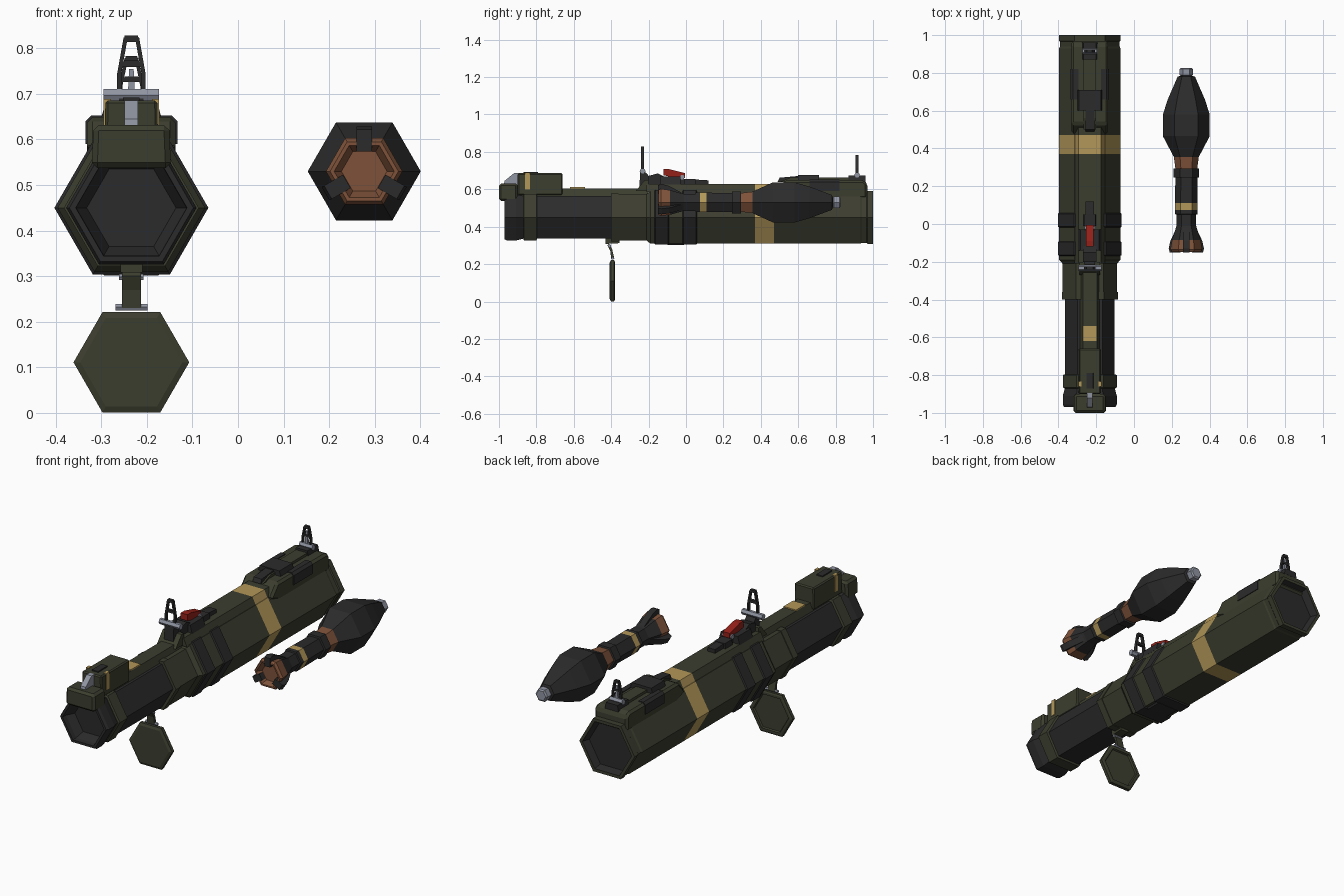
import bpy, bmesh
from math import cos, sin, pi, radians
from mathutils import Vector, Matrix

if "Cube" in bpy.data.objects:
    bpy.data.objects.remove(bpy.data.objects["Cube"])

def mat(name, r, g, b):
    m = bpy.data.materials.new(name)
    m.diffuse_color = (r, g, b, 1)
    m.use_nodes = True
    m.node_tree.nodes["Principled BSDF"].inputs["Base Color"].default_value = m.diffuse_color
    return m

OLIVE = mat("olive", .045, .048, .028)
DARK = mat("dark", .024, .024, .025)
TAN = mat("tan", .45, .31, .10)
BROWN = mat("brown", .21, .085, .042)
STEEL = mat("steel", .28, .30, .36)
RED = mat("red", .30, .015, .01)
CX, CZ = -0.234, 0.45      # tube axis
RX, RZ = 0.277, 0.53       # rocket axis

def finish(name, bm, mats, bevel=0):
    bmesh.ops.recalc_face_normals(bm, faces=bm.faces)
    me = bpy.data.meshes.new(name)
    bm.to_mesh(me)
    bm.free()
    for m in mats:
        me.materials.append(m)
    ob = bpy.data.objects.new(name, me)
    bpy.context.collection.objects.link(ob)
    if bevel:
        b = ob.modifiers.new("bevel", 'BEVEL')
        b.width, b.segments = bevel, 1
    return ob

def hex_body(name, x, z, rows):
    """Six-sided body along y; rows are (y, radius, material of the next segment)."""
    bm, mats, prev = bmesh.new(), [], None
    for i, (y, r, m) in enumerate(rows):
        ring = [bm.verts.new((x + r*cos(k*pi/3), y, z + r*sin(k*pi/3))) for k in range(6)]
        if m not in mats:
            mats.append(m)
        if prev:
            for k in range(6):
                f = bm.faces.new((prev[k], prev[(k+1) % 6], ring[(k+1) % 6], ring[k]))
                f.material_index = mats.index(rows[i-1][2])
        if i in (0, len(rows)-1):
            bm.faces.new(ring).material_index = mats.index(m)
        prev = ring
    return finish(name, bm, mats)

def extrude(name, pts, to3d, a, b, m, bevel=0):
    bm = bmesh.new()
    lo = [bm.verts.new(to3d(p, q, a)) for p, q in pts]
    hi = [bm.verts.new(to3d(p, q, b)) for p, q in pts]
    bm.faces.new(lo)
    bm.faces.new(hi)
    n = len(pts)
    for i in range(n):
        bm.faces.new((lo[i], lo[(i+1) % n], hi[(i+1) % n], hi[i]))
    return finish(name, bm, [m], bevel)

def rail(name, wb, wt, y0, y1, z0, z1, m, bevel=0):
    """Trapezoid section along the tube: half widths at bottom and top."""
    return extrude(name, [(-wb, z0), (wb, z0), (wt, z1), (-wt, z1)],
                   lambda p, q, y: (CX+p, y, q), y0, y1, m, bevel)

def side(name, pts, w, m, bevel=0):
    """Side (y, z) outline extruded to half width w."""
    return extrude(name, pts, lambda p, q, x: (CX+x, p, q), -w, w, m, bevel)

def pin(name, y, z, r, w, m):
    return side(name, [(y + r*cos(k*pi/3), z + r*sin(k*pi/3)) for k in range(6)], w, m)

# Rear inner tube with recessed, flared end
hex_body("inner_tube", CX, CZ, [
    (-.90, .098, DARK), (-.945, .12, DARK), (-.97, .122, DARK), (-.97, .136, DARK),
    (-.955, .143, DARK), (-.91, .143, DARK), (-.87, .132, DARK), (-.20, .132, DARK)])
hex_body("rear_band", CX, CZ, [(-.87, .135, OLIVE), (-.865, .143, OLIVE), (-.80, .143, OLIVE), (-.795, .13, OLIVE)])

# Outer tube with painted band and recessed muzzle
hex_body("outer_tube", CX, CZ, [
    (-.40, .13, OLIVE), (-.40, .148, OLIVE), (-.36, .148, OLIVE), (-.36, .144, OLIVE),
    (-.21, .144, OLIVE), (-.19, .162, OLIVE), (.37, .162, TAN), (.47, .162, OLIVE),
    (.93, .162, OLIVE), (.94, .158, OLIVE), (.965, .158, OLIVE), (.97, .163, OLIVE),
    (1.0, .163, OLIVE), (1.0, .145, DARK), (.96, .132, DARK), (.96, .12, DARK)])
for n, y in (("rear_strap", -.17), ("front_strap", -.02)):
    hex_body(n, CX, CZ, [(y, .16, DARK), (y+.006, .169, DARK), (y+.074, .169, DARK), (y+.08, .16, DARK)])
rail("belly_plate", .06, .075, -.10, -.01, .302, .32, DARK)

# Top rails
rail("rear_rail", .055, .037, -.93, -.20, .555, .605, OLIVE)
rail("rear_rail_mark", .038, .037, -.62, -.54, .57, .611, TAN)
rail("main_rail_rear", .081, .06, -.21, .37, .585, .628, OLIVE)
rail("main_rail_mark", .081, .06, .37, .47, .585, .628, TAN)
rail("main_rail_front", .081, .06, .47, .56, .585, .628, OLIVE)
side("rail_ramp", [(-.27, .59), (-.20, .59), (-.20, .65), (-.22, .65)], .055, OLIVE)

# Front hump with side pads, latch and centre strip
hump = side("front_hump", [(.47, .58), (.53, .649), (.95, .649), (.97, .63), (.97, .55), (.55, .55)], .097, OLIVE, .012)
for s, n in ((-1, "left_pad"), (1, "right_pad")):
    extrude(n, [(.06, .645), (.06, .653), (.088, .653), (.101, .64), (.101, .59), (.09, .59)],
            lambda p, q, y, s=s: (CX + s*p, y, q), .66, .82, DARK)
side("front_spine", [(.50, .64), (.56, .663), (.95, .663), (.95, .64)], .033, OLIVE)
rail("latch_plate", .066, .058, .60, .71, .648, .677, DARK)
side("latch_tongue", [(.49, .64), (.50, .662), (.61, .672), (.61, .64)], .024, DARK)

# Firing controls
side("trigger_base", [(-.21, .62), (-.21, .66), (-.03, .657), (.12, .648), (.12, .62)], .022, DARK)
rail("trigger_housing", .062, .05, -.14, -.03, .625, .668, DARK)
side("trigger_housing_rear", [(-.20, .62), (-.20, .672), (-.15, .685), (-.10, .66), (-.10, .62)], .036, DARK)
side("trigger_button", [(-.12, .675), (-.12, .708), (-.09, .708), (-.005, .686), (-.005, .66), (-.05, .66)], .02, RED)
pin("trigger_pin", -.02, .664, .013, .028, STEEL)
rail("trigger_nose", .035, .03, -.01, .05, .62, .655, DARK)

# Sights: tapering frame with crossbar on a hinge bar
def sight(name, y, z0, z1, w0, w1, t):
    h = z1 - z0
    def bar(n, pts):
        return extrude(name + n, pts, lambda p, q, v: (CX+p, v, q), y-.008, y+.008, DARK)
    for s, n in ((-1, "_left_leg"), (1, "_right_leg")):
        bar(n, [(s*w0, z0), (s*w0, z0+.4*h), (s*w1, z1-.004), (s*(w1-t), z1-.004),
                (s*(w0-t), z0+.4*h), (s*(w0-t), z0)])
    bar("_top", [(-w1, z1-.014), (w1, z1-.014), (w1*.85, z1), (-w1*.85, z1)])
    wm = w0*.85
    bar("_crossbar", [(-wm, z0+.5*h), (wm, z0+.5*h), (wm*.6, z0+.6*h), (-wm*.6, z0+.6*h)])

sight("rear_sight", -.232, .69, .828, .031, .017, .009)
pin("rear_sight_hinge", -.232, .697, .016, .061, STEEL)
side("rear_sight_mount", [(-.25, .60), (-.245, .69), (-.215, .69), (-.18, .65), (-.18, .60)], .027, DARK)
sight("front_sight", .915, .67, .783, .028, .015, .008)
rail("front_sight_post", .009, .005, .91, .92, .67, .755, STEEL)
pin("front_sight_hinge", .915, .677, .015, .038, STEEL)
rail("front_sight_mount", .04, .034, .87, .96, .64, .674, DARK)

# Rear cover box, end block and release lever
rail("cover_box", .059, .057, -.90, -.66, .57, .686, OLIVE, .006)
for s, n in ((-1, "left_cover_mark"), (1, "right_cover_mark")):
    rail(n, .008, .008, -.86, -.835, .60, .689, TAN).location.x = s*.053
rail("cover_strip", .02, .018, -.87, -.79, .67, .692, DARK)
rail("end_block", .087, .083, -1.0, -.90, .537, .632, OLIVE, .012)
side("release_lever", [(-.975, .62), (-.97, .645), (-.92, .686), (-.89, .686), (-.89, .62)], .015, STEEL)

# Hanging hexagonal rear lid on its hinge arm
hex_body("rear_lid", CX, .111, [(-.408, .112, OLIVE), (-.402, .127, OLIVE), (-.384, .127, OLIVE),
                                (-.380, .118, OLIVE), (-.380, .105, OLIVE), (-.388, .10, OLIVE)])
side("lid_arm", [(-.40, .23), (-.383, .23), (-.395, .28), (-.412, .31), (-.42, .30), (-.405, .27)], .021, OLIVE)
pin("lid_lower_pin", -.392, .232, .008, .035, STEEL)
pin("lid_upper_pin", -.408, .298, .008, .027, STEEL)
side("lid_hinge", [(-.43, .308), (-.43, .34), (-.355, .34), (-.355, .312)], .024, OLIVE)

# Rocket
hex_body("rocket_body", RX, RZ, [
    (-.12, .05, BROWN), (-.148, .066, BROWN), (-.148, .075, BROWN), (-.135, .084, BROWN), (-.085, .076, DARK),
    (-.01, .052, DARK), (.05, .052, DARK), (.052, .06, DARK), (.075, .06, TAN), (.11, .06, DARK),
    (.245, .058, DARK), (.247, .068, DARK), (.293, .068, DARK), (.295, .058, BROWN), (.355, .066, DARK),
    (.465, .124, DARK), (.58, .124, DARK), (.66, .098, DARK), (.78, .046, DARK), (.785, .03, STEEL),
    (.79, .036, STEEL), (.82, .036, STEEL), (.826, .028, STEEL)])
for i in range(3):
    a = radians(120*i)
    rot = Matrix.Rotation(a, 3, 'Y')
    extrude("rocket_fin_%d" % (i+1), [(-.15, .044), (-.15, .092), (-.13, .098), (-.09, .088), (-.02, .05), (-.09, .044)],
            lambda p, q, x, rot=rot: Vector((RX, 0, RZ)) + rot @ Vector((x, p, q)), -.017, .017, DARK)
